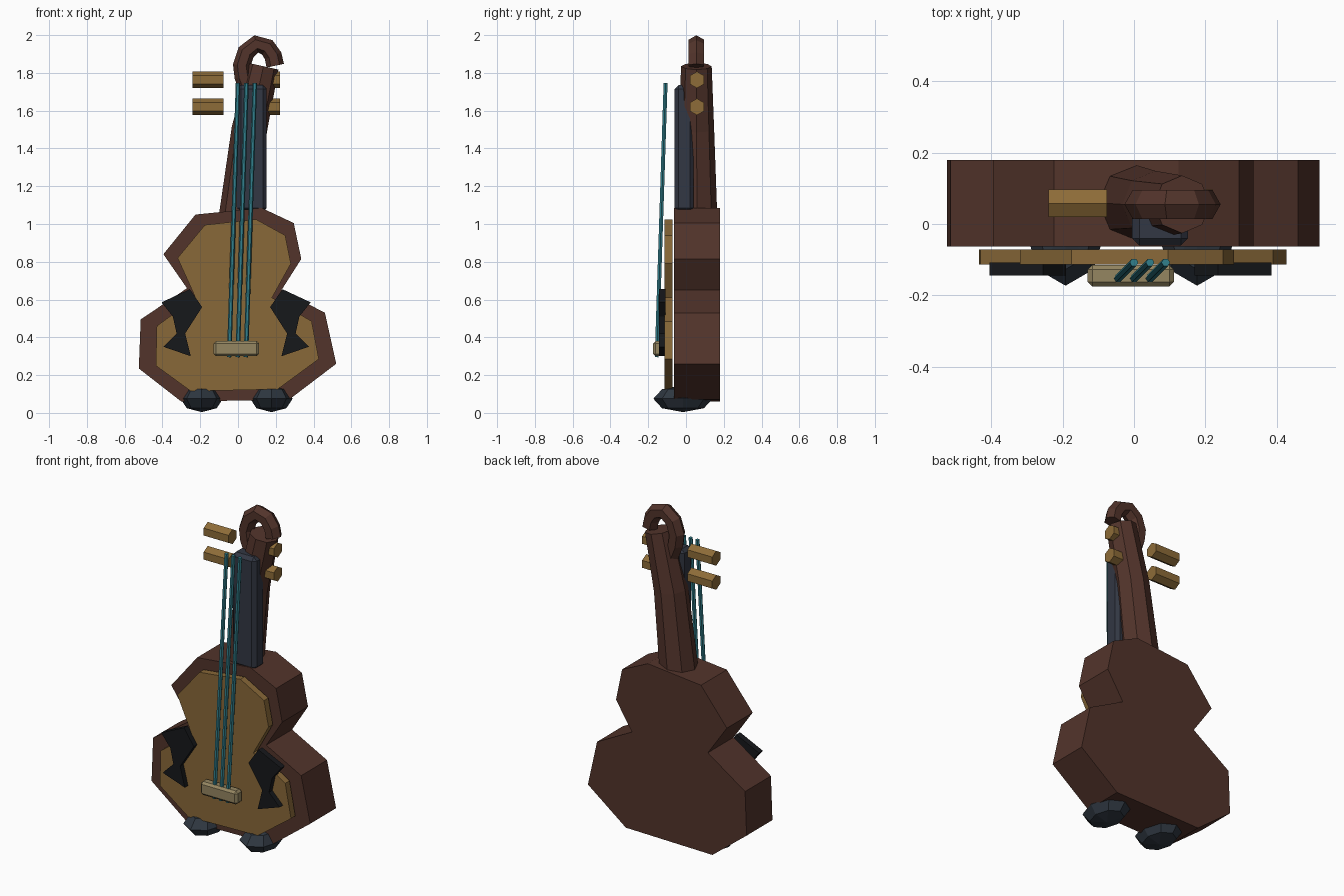
import bpy, bmesh, math
from mathutils import Vector

if "Cube" in bpy.data.objects:
    bpy.data.objects.remove(bpy.data.objects["Cube"])


def material(name, rgb):
    m = bpy.data.materials.new(name)
    m.diffuse_color = (*rgb, 1)
    m.use_nodes = True
    m.node_tree.nodes["Principled BSDF"].inputs["Base Color"].default_value = m.diffuse_color
    return m


BROWN = material("brown_wood", (0.085, 0.034, 0.024))
TAN = material("tan_wood", (0.25, 0.14, 0.04))
PEG = material("peg_wood", (0.27, 0.15, 0.04))
BLACK = material("black", (0.008, 0.009, 0.011))
SLATE = material("slate", (0.032, 0.038, 0.056))
FOOT = material("foot_grey", (0.028, 0.038, 0.052))
TEAL = material("teal", (0.03, 0.21, 0.26))
CREAM = material("cream", (0.30, 0.24, 0.12))


def finish(name, bm, mat):
    bmesh.ops.recalc_face_normals(bm, faces=bm.faces[:])
    me = bpy.data.meshes.new(name)
    bm.to_mesh(me)
    bm.free()
    me.materials.append(mat)
    ob = bpy.data.objects.new(name, me)
    bpy.context.collection.objects.link(ob)
    return ob


def plate(name, outline, y0, y1, mat):
    """Extrude an x-z outline from y0 to y1."""
    bm = bmesh.new()
    front = [bm.verts.new((x, y0, z)) for x, z in outline]
    back = [bm.verts.new((x, y1, z)) for x, z in outline]
    bm.faces.new(front)
    bm.faces.new(back[::-1])
    n = len(outline)
    for i in range(n):
        j = (i + 1) % n
        bm.faces.new((front[i], back[i], back[j], front[j]))
    return finish(name, bm, mat)


def tube(name, path, radii, sides, mat):
    """Sweep a polygon along a path; one corner points away from the y axis."""
    bm = bmesh.new()
    pts = [Vector(p) for p in path]
    rings = []
    for i, p in enumerate(pts):
        t = (pts[min(i + 1, len(pts) - 1)] - pts[max(i - 1, 0)]).normalized()
        a = Vector((0, 1, 0)).cross(t).normalized()
        b = t.cross(a)
        r = radii[i]
        rings.append([bm.verts.new(p + r * (math.cos(w) * a + math.sin(w) * b))
                      for w in (math.tau * k / sides for k in range(sides))])
    for r0, r1 in zip(rings, rings[1:]):
        for k in range(sides):
            j = (k + 1) % sides
            bm.faces.new((r0[k], r0[j], r1[j], r1[k]))
    bm.faces.new(rings[0][::-1])
    bm.faces.new(rings[-1])
    return finish(name, bm, mat)


def box(name, lo, hi, bevel, mat):
    bm = bmesh.new()
    bmesh.ops.create_cube(bm, size=1)
    for v in bm.verts:
        v.co = [(l + h) / 2 + c * (h - l) for l, h, c in zip(lo, hi, v.co)]
    bmesh.ops.bevel(bm, geom=bm.edges[:], offset=bevel, segments=1, affect='EDGES')
    return finish(name, bm, mat)


# Body and front panel
plate("body", [(-0.225, 1.05), (0.125, 1.085), (0.295, 1.005), (0.335, 0.815),
               (0.23, 0.65), (0.46, 0.53), (0.52, 0.26), (0.27, 0.07),
               (-0.30, 0.06), (-0.525, 0.235), (-0.515, 0.495),
               (-0.27, 0.66), (-0.395, 0.84)], -0.063, 0.18, BROWN)
plate("front_panel", [(-0.175, 0.995), (0.095, 1.025), (0.25, 0.94), (0.28, 0.79),
                      (0.18, 0.61), (0.39, 0.485), (0.428, 0.285), (0.21, 0.125),
                      (-0.25, 0.115), (-0.435, 0.25), (-0.43, 0.46),
                      (-0.225, 0.61), (-0.32, 0.82)], -0.113, -0.072, TAN)

# Zigzag sound holes, mirrored
hole = [(-0.405, 0.585), (-0.255, 0.655), (-0.19, 0.56), (-0.28, 0.42),
        (-0.25, 0.30), (-0.395, 0.35), (-0.325, 0.42), (-0.345, 0.51)]
plate("sound_hole_left", hole, -0.144, -0.108, BLACK)
plate("sound_hole_right", [(-x - 0.02, z) for x, z in hole], -0.144, -0.108, BLACK)

# Neck, scroll and fingerboard
tube("neck", [(0, 0.06, 1.0), (0.06, 0.055, 1.5), (0.135, 0.055, 1.835)],
     [0.107, 0.094, 0.081], 8, BROWN)
scroll = [(0.06, 1.70), (0.028, 1.78), (0.02, 1.84), (0.043, 1.91),
          (0.097, 1.953), (0.155, 1.935), (0.186, 1.89), (0.197, 1.838)]
tube("scroll", [(x, 0.055, z) for x, z in scroll], [0.047] * 8, 6, BROWN)
box("fingerboard", (-0.005, -0.06, 1.065), (0.152, 0.04, 1.735), 0.02, SLATE)

# Tuning pegs
for side, x0, x1 in (("left", -0.24, -0.076), ("right", 0.058, 0.222)):
    for level, z in (("upper", 1.763), ("lower", 1.62)):
        tube(f"peg_{side}_{level}", [(x0, 0.058, z), (x1, 0.058, z)],
             [0.044, 0.044], 6, PEG)

# Strings and bridge
for i, (xb, xt) in enumerate(((-0.047, 0.0), (-0.002, 0.045), (0.042, 0.089))):
    tube(f"string_{i + 1}", [(xb, -0.155, 0.295), (xt, -0.108, 1.747)],
         [0.012, 0.012], 6, TEAL)
box("bridge", (-0.13, -0.175, 0.30), (0.112, -0.115, 0.38), 0.013, CREAM)

# Feet
for side, x in (("left", -0.192), ("right", 0.177)):
    bm = bmesh.new()
    bmesh.ops.create_uvsphere(bm, u_segments=8, v_segments=4, radius=1)
    for v in bm.verts:
        v.co = (x + 0.112 * v.co.x, -0.016 + 0.157 * v.co.y, 0.075 + 0.071 * v.co.z)
    finish(f"foot_{side}", bm, FOOT)
